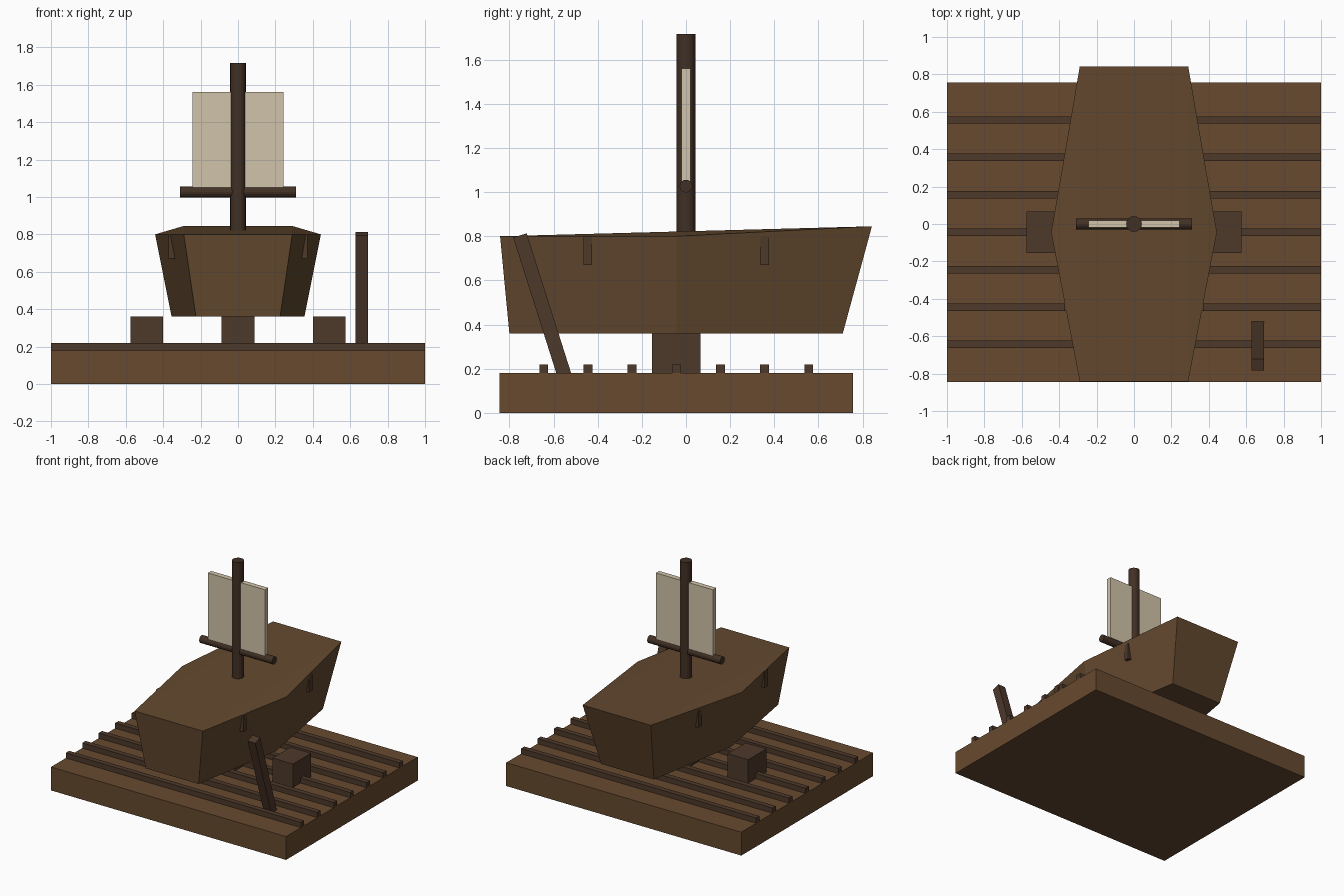
import bpy, bmesh, math

if "Cube" in bpy.data.objects:
    bpy.data.objects.remove(bpy.data.objects["Cube"])


def material(name, rgb):
    m = bpy.data.materials.new(name)
    m.diffuse_color = (*rgb, 1)
    m.use_nodes = True
    m.node_tree.nodes["Principled BSDF"].inputs["Base Color"].default_value = m.diffuse_color
    return m


PLANK = material("plank_wood", (0.135, 0.067, 0.028))
HULL = material("hull_wood", (0.125, 0.066, 0.028))
DARK = material("dark_wood", (0.075, 0.040, 0.023))
MAST = material("mast_wood", (0.055, 0.030, 0.018))
CLOTH = material("sail_cloth", (0.64, 0.55, 0.40))


def box(name, centre, size, mat, tilt=0):
    bpy.ops.mesh.primitive_cube_add(size=1, location=centre, rotation=(tilt, 0, 0))
    ob = bpy.context.object
    ob.name = name
    ob.scale = size
    bpy.ops.object.transform_apply(location=False, rotation=False, scale=True)
    ob.data.materials.append(mat)
    return ob


def rod(name, centre, radius, length, mat, rotation=(0, 0, 0), sides=16):
    bpy.ops.mesh.primitive_cylinder_add(vertices=sides, radius=radius, depth=length,
                                        location=centre, rotation=rotation)
    ob = bpy.context.object
    ob.name = name
    ob.data.materials.append(mat)
    return ob


MID = -0.044  # y of the platform middle and the widest hull section

# Dock platform with raised slats
box("platform", (0, MID, 0.09), (2, 1.6, 0.18), PLANK)
for i in range(7):
    box(f"slat_{i + 1}", (0, -0.644 + 0.2 * i, 0.20), (2, 0.04, 0.04), DARK)

# Support blocks under and beside the hull
for name, x in (("left", -0.488), ("centre", 0), ("right", 0.488)):
    box(f"support_block_{name}", (x, MID, 0.27), (0.175, 0.22, 0.18), DARK)

# Hull: three stations, each (bottom half width, y, z), (top half width, y, z)
stations = [((0.225, -0.80, 0.36), (0.29, -0.842, 0.80)),
            ((0.355, MID, 0.36), (0.443, MID, 0.80)),
            ((0.225, 0.71, 0.36), (0.29, 0.842, 0.845))]
bm = bmesh.new()
rings = []
for (bx, by, bz), (tx, ty, tz) in stations:
    rings.append([bm.verts.new(p) for p in
                  ((-bx, by, bz), (bx, by, bz), (tx, ty, tz), (-tx, ty, tz))])
front, mid, back = rings
bm.faces.new(front)
bm.faces.new(back[::-1])
for a, b in zip(rings, rings[1:]):
    bm.faces.new((a[1], b[1], b[2], a[2]))
    bm.faces.new((a[3], b[3], b[0], a[0]))
bm.faces.new([r[0] for r in rings] + [r[1] for r in rings[::-1]])
bm.faces.new((front[3], front[2], back[2], back[3]))
bm.faces.new((front[2], mid[2], back[2]))
bm.faces.new((front[3], back[3], mid[3]))
bmesh.ops.recalc_face_normals(bm, faces=bm.faces)
mesh = bpy.data.meshes.new("hull")
bm.to_mesh(mesh)
bm.free()
mesh.materials.append(HULL)
hull = bpy.data.objects.new("hull", mesh)
bpy.context.collection.objects.link(hull)

# Small cleats on the hull sides
for side, sx in (("left", -1), ("right", 1)):
    for end, y in (("front", -0.445), ("back", 0.355)):
        box(f"cleat_{side}_{end}", (sx * 0.351, y, 0.735), (0.04, 0.04, 0.13), DARK)

# Mast, yard and sail
rod("mast", (0, 0, 1.258), 0.042, 0.914, MAST)
rod("yard", (0, 0, 1.027), 0.029, 0.62, MAST, (0, math.pi / 2, 0))
sail = box("sail", (0, 0, 1.305), (0.485, 0.04, 0.51), CLOTH)

# Plank leaning towards the front
box("leaning_plank", (0.662, -0.646, 0.47), (0.065, 0.064, 0.70), DARK, 0.308)
